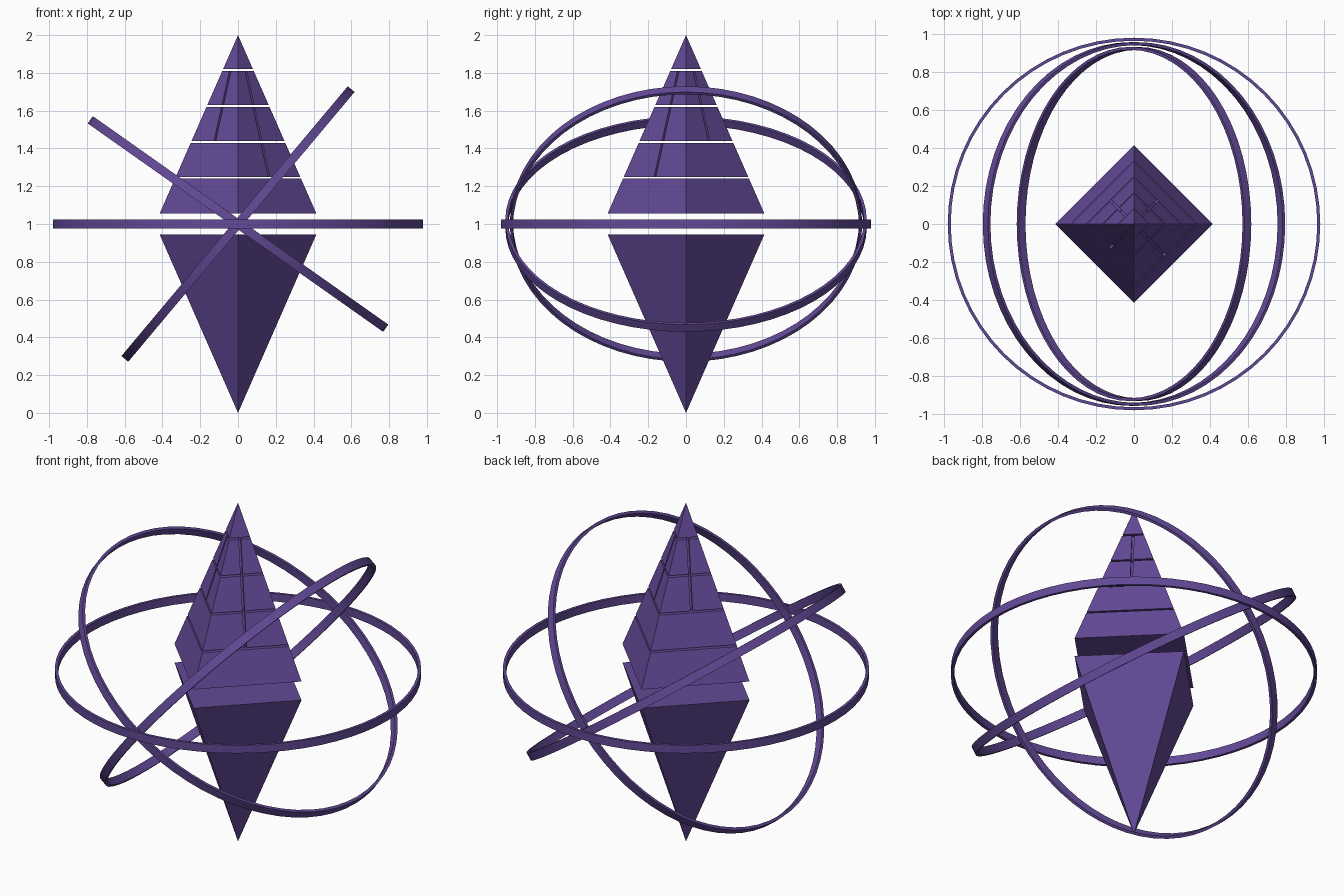
import bpy, bmesh
from math import radians, cos, sin, sqrt
from mathutils import Matrix, Vector

cube = bpy.data.objects.get("Cube")
if cube:
    bpy.data.objects.remove(cube, do_unlink=True)

purple = bpy.data.materials.new("purple")
purple.use_nodes = True
COLOUR = (0.125, 0.068, 0.31, 1)
purple.diffuse_color = COLOUR
purple.node_tree.nodes["Principled BSDF"].inputs["Base Color"].default_value = COLOUR

HALF, BASE, APEX = 0.415, 1.055, 2.0   # upper pyramid half diagonal, base and tip
GAP = 0.01
SEAMS = [1.245, 1.435, 1.625, 1.815]


def half_at(z):
    return HALF * (APEX - z) / (APEX - BASE)


def new_object(name, bm):
    mesh = bpy.data.meshes.new(name)
    bm.to_mesh(mesh)
    bm.free()
    obj = bpy.data.objects.new(name, mesh)
    bpy.context.collection.objects.link(obj)
    mesh.materials.append(purple)
    return obj


def diamond(name, z0, r0, z1, r1):
    """Square-based frustum or pyramid with its corners on the x and y axes."""
    bpy.ops.mesh.primitive_cone_add(vertices=4, radius1=r0, radius2=r1,
                                    depth=z1 - z0, location=(0, 0, (z0 + z1) / 2))
    obj = bpy.context.object
    obj.name = name
    obj.data.materials.append(purple)
    return obj


def groove_cutter():
    """One slim bar along the middle of each sloping face."""
    bm = bmesh.new()
    for angle, low in ((-45, SEAMS[0]), (45, SEAMS[1]), (135, SEAMS[1]), (225, SEAMS[1])):
        a = radians(angle)
        out = Vector((cos(a), sin(a), 0))
        top, bottom = (out * half_at(z) / sqrt(2) + Vector((0, 0, z))
                       for z in (SEAMS[-1], low))
        along = (bottom - top).normalized()
        side = Vector((-sin(a), cos(a), 0))
        normal = along.cross(side)
        turn = Matrix((along, side, normal)).transposed().to_4x4()
        size = Matrix.Diagonal(((bottom - top).length, 0.012, 0.032, 1))
        bmesh.ops.create_cube(bm, size=1, matrix=Matrix.Translation((top + bottom) / 2) @ turn @ size)
    obj = new_object("groove_cutter", bm)
    obj.hide_render = True
    return obj


def ring(name, radius, tilt, width=0.047, thickness=0.016, segments=64):
    """Flat band around the centre, tilted about the y axis."""
    bm = bmesh.new()
    h = width / 2
    section = [(radius, -h), (radius, h), (radius - thickness, h), (radius - thickness, -h)]
    verts = [bm.verts.new((r, 0, z)) for r, z in section]
    edges = [bm.edges.new((verts[i], verts[(i + 1) % 4])) for i in range(4)]
    bmesh.ops.spin(bm, geom=verts + edges, cent=(0, 0, 0), axis=(0, 0, 1),
                   angle=radians(360), steps=segments)
    bmesh.ops.remove_doubles(bm, verts=bm.verts, dist=0.0005)
    bmesh.ops.recalc_face_normals(bm, faces=bm.faces)
    obj = new_object(name, bm)
    obj.location.z = 1.0
    obj.rotation_euler.y = radians(tilt)
    bpy.ops.object.select_all(action="DESELECT")
    obj.select_set(True)
    bpy.context.view_layer.objects.active = obj
    bpy.ops.object.shade_smooth_by_angle(angle=radians(30))
    return obj


# Lower crystal, pointing down
diamond("lower_crystal", 0.0, 0.0, 0.945, HALF)

# Upper crystal, sliced into floating tiers with a groove down each face
cutter = groove_cutter()
bounds = [BASE - GAP / 2] + SEAMS + [APEX + GAP / 2]
for i, (low, high) in enumerate(zip(bounds, bounds[1:])):
    z0, z1 = low + GAP / 2, high - GAP / 2
    tier = diamond(f"upper_crystal_tier_{i + 1}", z0, half_at(z0), z1, half_at(z1))
    if 0 < i < len(SEAMS):
        cut = tier.modifiers.new("grooves", "BOOLEAN")
        cut.operation = "DIFFERENCE"
        cut.solver = "EXACT"
        cut.object = cutter
        bpy.ops.object.modifier_apply(modifier=cut.name)
bpy.data.objects.remove(cutter, do_unlink=True)

# Orbiting rings
ring("level_ring", 0.98, 0)
ring("shallow_ring", 0.957, 35.2)
ring("steep_ring", 0.932, -50)
